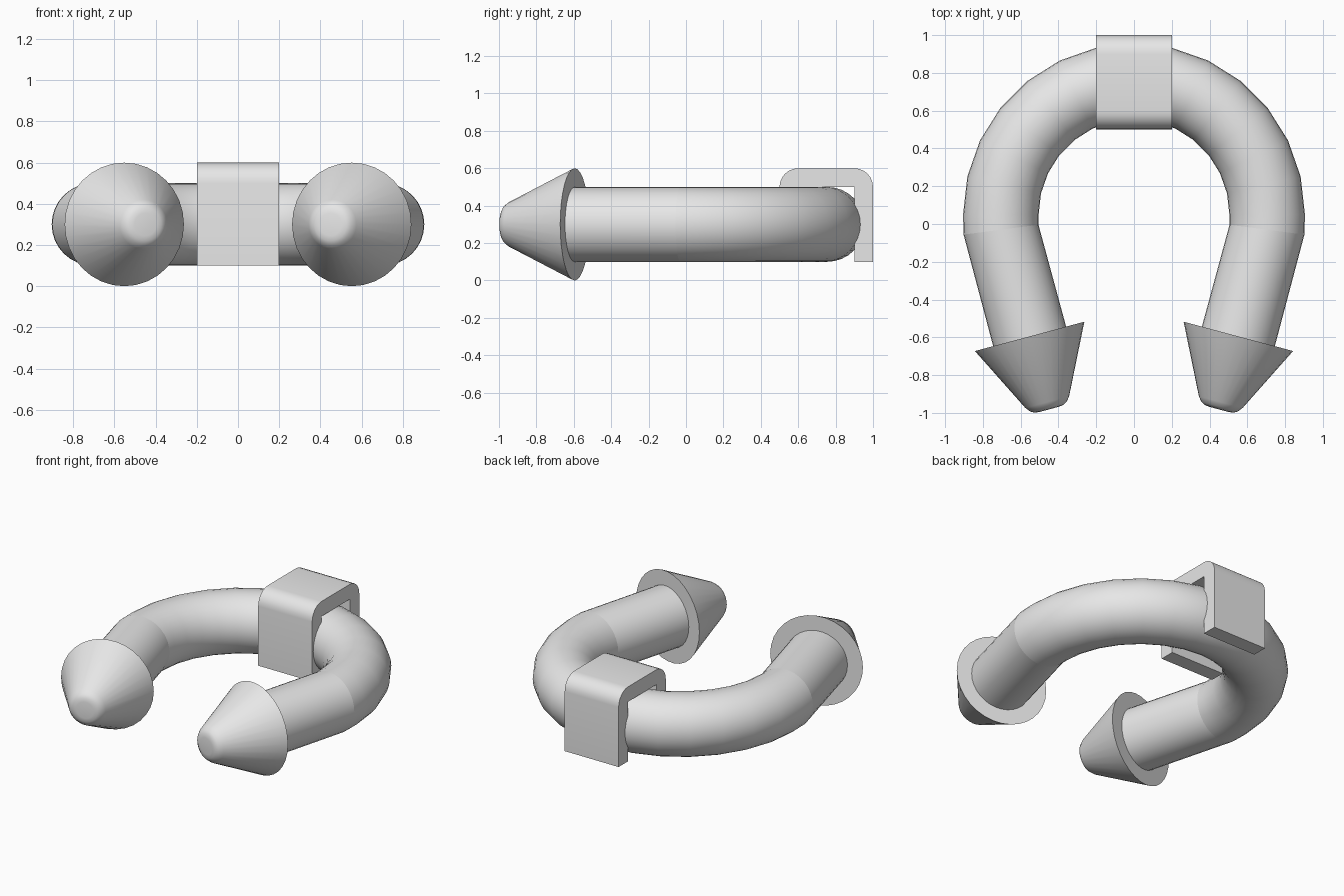
import bpy, bmesh
from math import sin, cos, pi, radians
from mathutils import Vector

if "Cube" in bpy.data.objects:
    bpy.data.objects.remove(bpy.data.objects["Cube"], do_unlink=True)

grey = bpy.data.materials.new("plain_grey")
grey.use_nodes = True
grey.diffuse_color = (0.8, 0.8, 0.8, 1)
grey.node_tree.nodes["Principled BSDF"].inputs["Base Color"].default_value = (0.8, 0.8, 0.8, 1)

SIDES = 32
MID_Z = 0.3
TUBE = 0.2
RING = 0.705
RING_Y = 0.05
LEAN = radians(15)


def finish(name, bm):
    bmesh.ops.recalc_face_normals(bm, faces=bm.faces)
    mesh = bpy.data.meshes.new(name)
    bm.to_mesh(mesh)
    bm.free()
    mesh.materials.append(grey)
    obj = bpy.data.objects.new(name, mesh)
    bpy.context.collection.objects.link(obj)
    bpy.ops.object.select_all(action='DESELECT')
    obj.select_set(True)
    bpy.context.view_layer.objects.active = obj
    bpy.ops.object.shade_smooth_by_angle(angle=radians(30))
    return obj


def loft(name, sections):
    """Skin round sections given as (centre, horizontal direction, radius)."""
    bm = bmesh.new()
    loops = []
    for centre, direction, radius in sections:
        side = Vector((-direction.y, direction.x, 0)).normalized()
        up = Vector((0, 0, 1))
        turns = [2 * pi * i / SIDES for i in range(SIDES)]
        loops.append([bm.verts.new(centre + radius * (cos(t) * side + sin(t) * up)) for t in turns])
    for a, b in zip(loops, loops[1:]):
        for i in range(SIDES):
            j = (i + 1) % SIDES
            bm.faces.new((a[i], a[j], b[j], b[i]))
    bm.faces.new(loops[0])
    bm.faces.new(loops[-1])
    return finish(name, bm)


def joint(s):
    return Vector((s * 0.704, -0.03, MID_Z))


def mitre(s):
    return Vector((s * sin(LEAN / 2), cos(LEAN / 2), 0))


# Curved ring, from the left joint round the back to the right joint
ring = [(joint(1), mitre(1), TUBE)]
STEPS = 14
for k in range(STEPS + 1):
    a = pi * k / STEPS
    ring.append((Vector((RING * cos(a), RING_Y + RING * sin(a), MID_Z)),
                 Vector((-sin(a), cos(a), 0)), TUBE))
right = mitre(-1)
ring.append((joint(-1), -right, TUBE))
loft("curved_ring", ring)

# Straight arms and blunt cone tips
CONE = [(0, 0.3), (0.36, 0.12), (0.385, 0.1), (0.396, 0.08), (0.4, 0.055)]
for s, label in ((1, "left"), (-1, "right")):
    out = Vector((-s * sin(LEAN), -cos(LEAN), 0))
    base = Vector((s * 0.5525, -0.595, MID_Z))
    loft(label + "_arm", [(joint(s), -mitre(s), TUBE), (base + out * 0.02, out, TUBE)])
    loft(label + "_cone_tip", [(base + out * h, out, r) for h, r in CONE])

# Clip: upside-down channel with rounded outer top corners
HALF, BOTTOM, TOP, WALL = 0.2, 0.1, 0.6, 0.1
FRONT, BACK = 0.5, 1.0
profile = [(FRONT, BOTTOM)]
for cy, start in ((FRONT + WALL, pi), (BACK - WALL, pi / 2)):
    for k in range(7):
        a = start - k * pi / 12
        profile.append((cy + WALL * cos(a), TOP - WALL + WALL * sin(a)))
profile += [(BACK, BOTTOM), (BACK - WALL, BOTTOM), (BACK - WALL, TOP - WALL),
            (FRONT + WALL, TOP - WALL), (FRONT + WALL, BOTTOM)]
bm = bmesh.new()
face = bm.faces.new([bm.verts.new((-HALF, y, z)) for y, z in profile])
moved = bmesh.ops.extrude_face_region(bm, geom=[face], use_keep_orig=True)["geom"]
bmesh.ops.translate(bm, vec=(2 * HALF, 0, 0),
                    verts=[v for v in moved if isinstance(v, bmesh.types.BMVert)])
finish("clip", bm)
